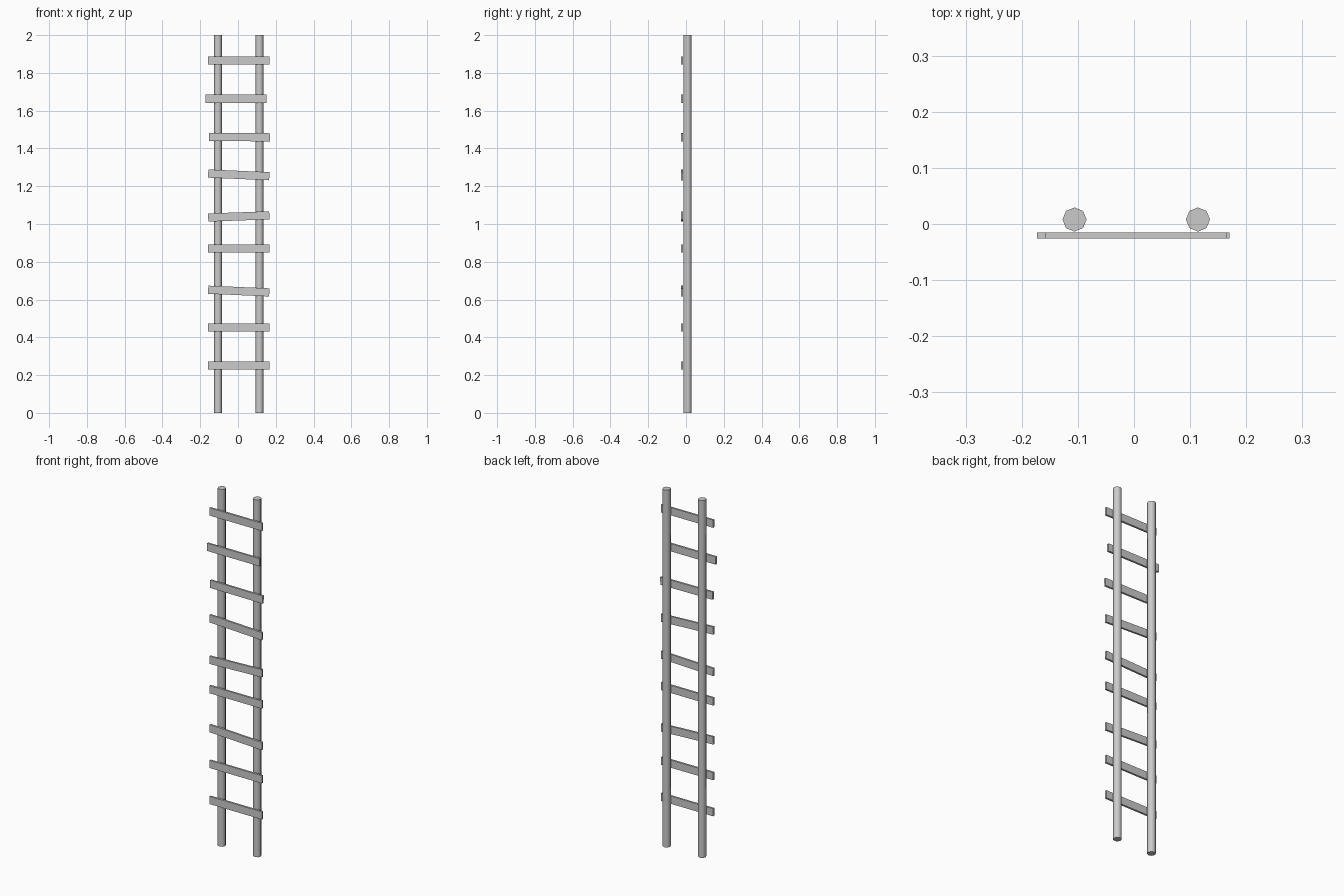
import bpy
import math

cube = bpy.data.objects.get("Cube")
if cube:
    bpy.data.objects.remove(cube, do_unlink=True)

# One plain grey for the whole ladder
grey = bpy.data.materials.new("plain grey")
grey.use_nodes = True
colour = (0.6, 0.6, 0.6, 1)
grey.diffuse_color = colour
grey.node_tree.nodes["Principled BSDF"].inputs["Base Color"].default_value = colour


def add_pole(name, x):
    """Upright eight-sided pole."""
    bpy.ops.mesh.primitive_cylinder_add(
        vertices=8, radius=0.0215, depth=2, location=(x, 0.008, 1))
    pole = bpy.context.object
    pole.name = name
    pole.data.materials.append(grey)
    bpy.ops.object.shade_smooth_by_angle(angle=math.radians(50))


def add_rung(name, x, z, tilt):
    """Flat slat across the front of the poles, tilted in degrees."""
    bpy.ops.mesh.primitive_cube_add(
        size=1, location=(x, -0.0205, z), rotation=(0, math.radians(tilt), 0))
    rung = bpy.context.object
    rung.name = name
    rung.scale = (0.324, 0.011, 0.043)
    bpy.ops.object.transform_apply(location=False, rotation=False, scale=True)
    rung.data.materials.append(grey)


add_pole("right_pole", -0.106)
add_pole("left_pole", 0.114)

# Rungs from bottom to top: centre x, height, tilt
rungs = [
    (0.004, 0.25, 0), (0.004, 0.452, 0), (0.004, 0.645, 2.5),
    (0.004, 0.87, 0), (0.004, 1.04, -2), (0.004, 1.26, 2.5),
    (0.008, 1.46, 0.4), (-0.011, 1.663, 0), (0.004, 1.865, 0),
]
for i, (x, z, tilt) in enumerate(rungs, 1):
    add_rung(f"rung_{i}", x, z, tilt)
